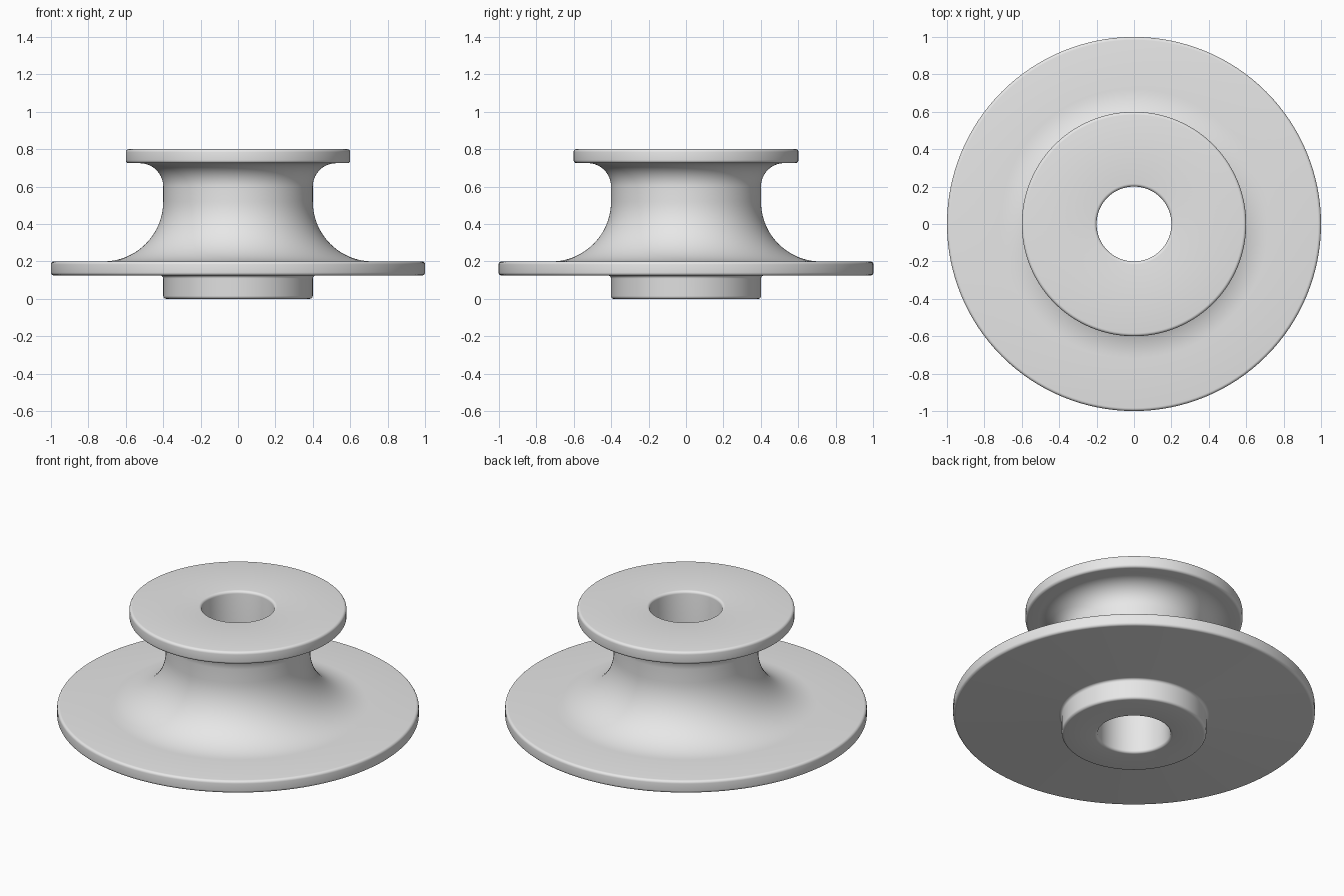
import bpy
import bmesh
from math import pi, cos, sin, tan
from mathutils import Vector, Matrix

cube = bpy.data.objects.get("Cube")
if cube:
    bpy.data.objects.remove(cube, do_unlink=True)

# Single plain metal colour
grey = bpy.data.materials.new("plain grey")
grey.use_nodes = True
grey.diffuse_color = (0.8, 0.8, 0.8, 1)
grey.node_tree.nodes["Principled BSDF"].inputs["Base Color"].default_value = (0.8, 0.8, 0.8, 1)

SEGMENTS = 128
BORE, HUB, RIM, BASE = 0.2, 0.4, 0.6, 1.0
HUB_TOP, BASE_TOP, RIM_BOTTOM, TOP = 0.125, 0.2, 0.725, 0.8
EDGE = 0.016
LOWER_FILLET, UPPER_FILLET = 0.32, 0.125


def rounded(corners):
    """Round each (radius, height, fillet) corner of a closed profile."""
    points = []
    for i, (r, z, fillet) in enumerate(corners):
        corner = Vector((r, z))
        if not fillet:
            points.append(corner)
            continue
        before = (Vector(corners[i - 1][:2]) - corner).normalized()
        after = (Vector(corners[(i + 1) % len(corners)][:2]) - corner).normalized()
        centre = corner + (before + after) * fillet
        steps = 20 if fillet > EDGE else 5
        for k in range(steps + 1):
            a = k / steps * pi / 2
            points.append(centre - after * fillet * cos(a) - before * fillet * sin(a))
    return points


def lathe(name, corners):
    bm = bmesh.new()
    profile = rounded(corners)
    rings = []
    for s in range(SEGMENTS):
        turn = Matrix.Rotation(2 * pi * s / SEGMENTS, 3, 'Z')
        rings.append([bm.verts.new(turn @ Vector((p.x, 0, p.y))) for p in profile])
    for s, ring in enumerate(rings):
        following = rings[(s + 1) % SEGMENTS]
        for i in range(len(ring)):
            bm.faces.new((ring[i - 1], following[i - 1], following[i], ring[i]))
    bmesh.ops.recalc_face_normals(bm, faces=bm.faces)
    mesh = bpy.data.meshes.new(name)
    bm.to_mesh(mesh)
    bm.free()
    mesh.materials.append(grey)
    obj = bpy.data.objects.new(name, mesh)
    bpy.context.collection.objects.link(obj)
    bpy.ops.object.select_all(action='DESELECT')
    obj.select_set(True)
    bpy.context.view_layer.objects.active = obj
    bpy.ops.object.shade_smooth_by_angle(angle=pi / 6)
    return obj


# Flanged spool: hub, wide base flange, waisted neck, top rim and through bore
lathe("flanged_spool", [
    (BORE, 0, EDGE),
    (HUB, 0, EDGE),
    (HUB, HUB_TOP, EDGE),
    (BASE, HUB_TOP, EDGE),
    (BASE, BASE_TOP, EDGE),
    (HUB, BASE_TOP, LOWER_FILLET),
    (HUB, RIM_BOTTOM, UPPER_FILLET),
    (RIM, RIM_BOTTOM, EDGE),
    (RIM, TOP, EDGE),
    (BORE, TOP, EDGE),
])
